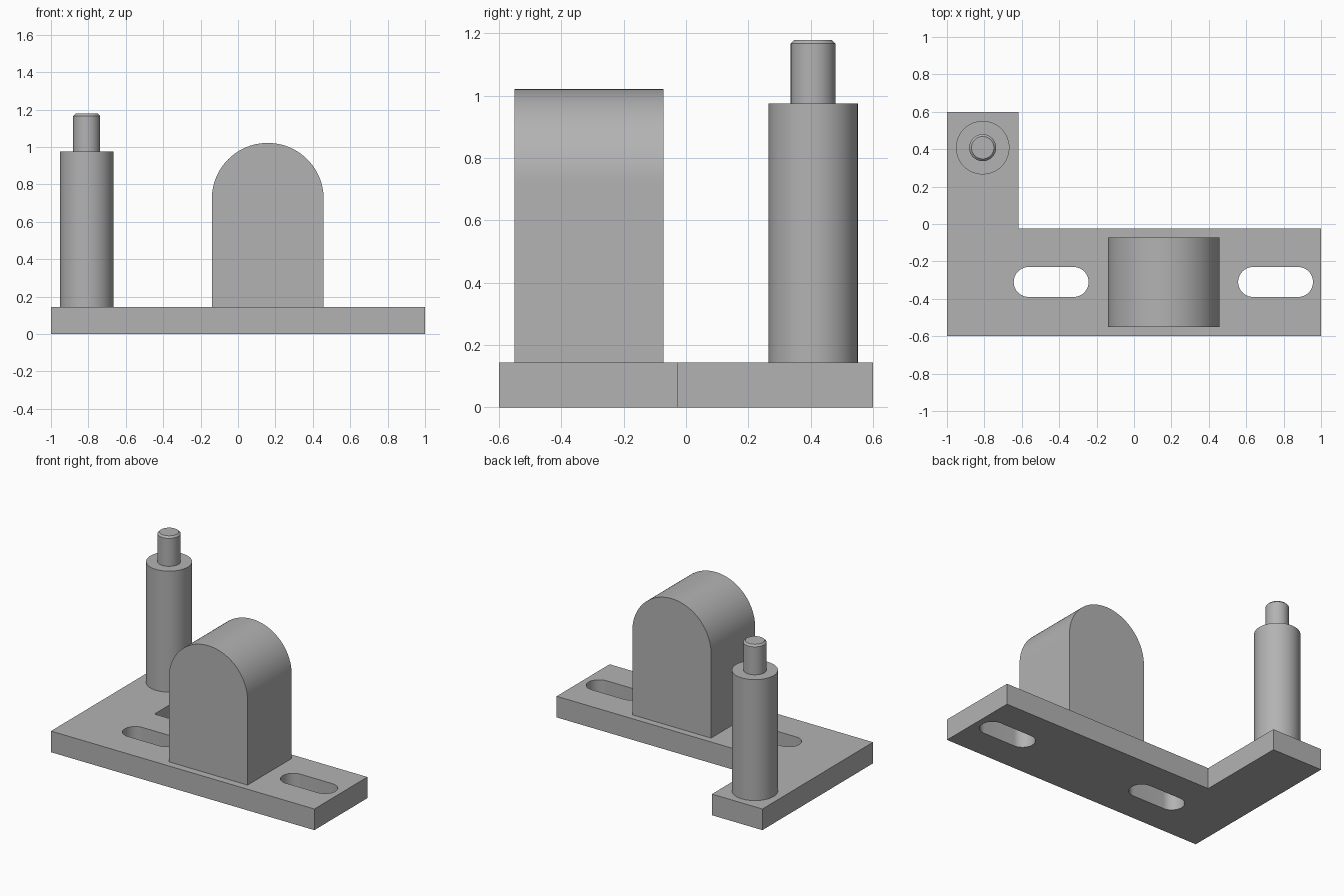
import bpy
import bmesh
from math import cos, sin, pi
from mathutils import Vector

cube = bpy.data.objects.get("Cube")
if cube:
    bpy.data.objects.remove(cube, do_unlink=True)

grey = bpy.data.materials.new("plain grey")
grey.use_nodes = True
grey.diffuse_color = (0.45, 0.45, 0.45, 1)
grey.node_tree.nodes["Principled BSDF"].inputs["Base Color"].default_value = grey.diffuse_color

BASE_TOP = 0.145


def arc(cx, cy, r, start, end, steps=32):
    """Points on a circular arc, both ends included."""
    angles = [start + (end - start) * i / steps for i in range(steps + 1)]
    return [(cx + r * cos(a), cy + r * sin(a)) for a in angles]


def finish(name, bm):
    """Turn a bmesh into a grey object with smooth curves and sharp edges."""
    bmesh.ops.recalc_face_normals(bm, faces=bm.faces)
    mesh = bpy.data.meshes.new(name)
    bm.to_mesh(mesh)
    bm.free()
    mesh.materials.append(grey)
    obj = bpy.data.objects.new(name, mesh)
    bpy.context.collection.objects.link(obj)
    smooth(obj)
    return obj


def smooth(obj):
    bpy.ops.object.select_all(action='DESELECT')
    obj.select_set(True)
    bpy.context.view_layer.objects.active = obj
    bpy.ops.object.shade_smooth_by_angle(angle=pi / 6)


def prism(name, points, direction):
    """Extrude a closed outline of 3D points along a direction."""
    bm = bmesh.new()
    face = bm.faces.new([bm.verts.new(p) for p in points])
    swept = bmesh.ops.extrude_face_region(bm, geom=[face], use_keep_orig=True)
    verts = [g for g in swept["geom"] if isinstance(g, bmesh.types.BMVert)]
    bmesh.ops.translate(bm, vec=Vector(direction), verts=verts)
    return finish(name, bm)


def lathe(name, center, profile):
    """Spin a (radius, z) profile round a vertical axis."""
    bm = bmesh.new()
    verts = [bm.verts.new((center[0] + r, center[1], z)) for r, z in profile]
    edges = [bm.edges.new(pair) for pair in zip(verts, verts[1:])]
    bmesh.ops.spin(bm, geom=verts + edges, cent=(*center, 0), axis=(0, 0, 1),
                   angle=2 * pi, steps=64, use_merge=True)
    bmesh.ops.remove_doubles(bm, verts=bm.verts, dist=1e-4)
    return finish(name, bm)


# L-shaped base plate
outline = [(-1, -0.6), (1, -0.6), (1, -0.025), (-0.617, -0.025), (-0.617, 0.6), (-1, 0.6)]
base = prism("base_plate", [(x, y, 0) for x, y in outline], (0, 0, BASE_TOP))

# Two rounded mounting slots cut through the plate
for x in (-0.443, 0.757):
    slot = arc(x + 0.12, -0.31, 0.08, -pi / 2, pi / 2) + arc(x - 0.12, -0.31, 0.08, pi / 2, 3 * pi / 2)
    cutter = prism("slot_cutter", [(px, py, -0.1) for px, py in slot], (0, 0, 0.4))
    cutter.hide_render = True
    cut = base.modifiers.new("slot", 'BOOLEAN')
    cut.operation = 'DIFFERENCE'
    cut.solver = 'EXACT'
    cut.object = cutter
    bpy.context.view_layer.objects.active = base
    bpy.ops.object.modifier_apply(modifier=cut.name)
    bpy.data.objects.remove(cutter, do_unlink=True)
smooth(base)

# Solid block with a half-round top
arch = [(-0.14, BASE_TOP), (0.458, BASE_TOP)] + arc(0.159, 0.723, 0.299, 0, pi, 48)
prism("arched_block", [(x, -0.55, z) for x, z in arch], (0, 0.478, 0))

# Post and the narrower chamfered pin on top of it
POST = (-0.809, 0.408)
lathe("post", POST, [(0, BASE_TOP), (0.143, BASE_TOP), (0.143, 0.975), (0, 0.975)])
lathe("post_pin", POST, [(0, 0.975), (0.072, 0.975), (0.072, 1.167), (0.06, 1.179), (0, 1.179)])
